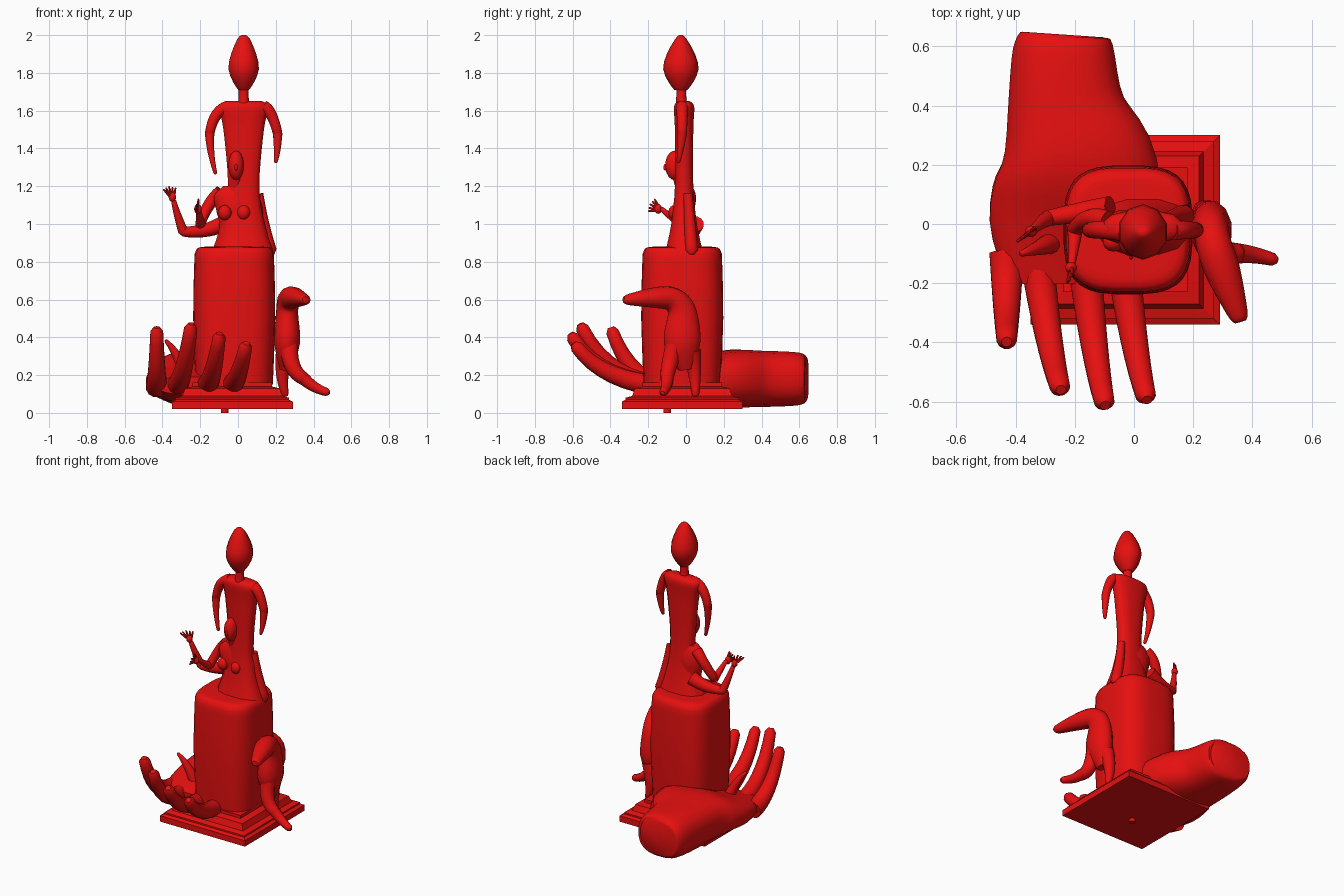
import bpy, bmesh, math
from mathutils import Vector

cube = bpy.data.objects.get("Cube")
if cube:
    bpy.data.objects.remove(cube, do_unlink=True)

red = bpy.data.materials.new("red")
red.use_nodes = True
red.diffuse_color = (.8, .005, .005, 1)
red.node_tree.nodes["Principled BSDF"].inputs["Base Color"].default_value = red.diffuse_color


def finish(name, bm, angle):
    """Turn a bmesh into a shaded, coloured object."""
    bmesh.ops.recalc_face_normals(bm, faces=bm.faces)
    mesh = bpy.data.meshes.new(name)
    bm.to_mesh(mesh)
    bm.free()
    mesh.materials.append(red)
    obj = bpy.data.objects.new(name, mesh)
    bpy.context.collection.objects.link(obj)
    bpy.ops.object.select_all(action="DESELECT")
    obj.select_set(True)
    bpy.context.view_layer.objects.active = obj
    bpy.ops.object.shade_smooth_by_angle(angle=math.radians(angle))


def spline(points, steps):
    """Catmull-Rom interpolation through tuples of any length."""
    rows, last = [], len(points) - 1
    for i in range(last):
        before, start, end, after = (points[max(0, min(last, i + k))] for k in (-1, 0, 1, 2))
        for step in range(steps):
            t = step / steps
            row = []
            for p, q, r, s in zip(before, start, end, after):
                into, out = (r - p) / 2, (s - q) / 2
                row.append(q + into * t + (3 * (r - q) - 2 * into - out) * t * t
                           + (2 * (q - r) + into + out) * t * t * t)
            rows.append(row)
    return rows + [points[last]]


def loft(name, stations, sides=12, power=2, steps=4, angle=50):
    """Skin superelliptic rings along (x, y, z, half width, half depth) stations."""
    rows = spline(stations, steps)
    centres = [Vector(row[:3]) for row in rows]
    across = Vector((1, 0, 0))
    if abs((centres[1] - centres[0]).normalized().x) > .9:
        across = Vector((0, 1, 0))
    bm = bmesh.new()
    rings = []
    for i, (centre, row) in enumerate(zip(centres, rows)):
        along = (centres[min(i + 1, len(rows) - 1)] - centres[max(i - 1, 0)]).normalized()
        across = (across - along * across.dot(along)).normalized()
        up = along.cross(across)
        ring = []
        for k in range(sides):
            turn = math.tau * (k + .5) / sides
            c, s = (math.copysign(abs(f) ** (2 / power), f)
                    for f in (math.cos(turn), math.sin(turn)))
            ring.append(bm.verts.new(centre + across * c * row[3] + up * s * row[4]))
        rings.append(ring)
    for low, high in zip(rings, rings[1:]):
        for k in range(sides):
            bm.faces.new((low[k - 1], low[k], high[k], high[k - 1]))
    bm.faces.new(rings[0])
    bm.faces.new(rings[-1])
    finish(name, bm, angle)


def stack(name, x, y, levels, **options):
    """Upright loft from (height, half width, half depth) levels."""
    loft(name, [(x, y, *level) for level in levels], **options)


def limb(name, start, control, end, thick, thin, sides=12):
    """Tapering round limb along a quadratic curve, with a blunt tip."""
    start, control, end = Vector(start), Vector(control), Vector(end)
    stations = []
    for i in range(9):
        t = i / 8
        radius = thick + (thin - thick) * t
        point = start.lerp(control, t).lerp(control.lerp(end, t), t)
        stations.append((*point, radius, radius))
    tip = end + (end - control).normalized() * thin * .7
    stations.append((*tip, thin / 2, thin / 2))
    loft(name, stations, sides=sides, steps=1)


def ball(name, centre, size):
    bm = bmesh.new()
    bmesh.ops.create_uvsphere(bm, u_segments=14, v_segments=9, radius=1)
    bmesh.ops.scale(bm, vec=size, verts=bm.verts)
    bmesh.ops.translate(bm, vec=centre, verts=bm.verts)
    finish(name, bm, 60)


# Stepped square plinth with a peg underneath
profile = [(.02, .32), (.06, .32), (.07, .3), (.08, .3), (.09, .265),
           (.13, .25), (.14, .21), (.16, .21)]
corner = math.sqrt(2)
stack("plinth", -.03, -.02, [(z, half * corner, half * corner) for z, half in profile],
      sides=4, steps=1, angle=20)
stack("plinth_peg", -.07, -.1, [(0, .02, .02), (.03, .02, .02)], steps=1)

# Rounded square drum with a slight swell and a softened rim
drum = [(.15, .205), (.5, .218), (.8, .212), (.85, .207), (.875, .19), (.88, .15)]
stack("drum", -.02, -.02, [(z, half, half) for z, half in drum],
      sides=32, power=3.2, steps=2)

# Large open hand, wrist at the back and fingers curling up in front
loft("hand_palm", [(-.24, .64, .18, .14, .11), (-.24, .6, .18, .17, .14),
                   (-.23, .4, .18, .2, .15), (-.19, .2, .18, .27, .15),
                   (-.2, 0, .15, .29, .1), (-.2, -.2, .14, .23, .05)],
     sides=20, power=2.6)
for finger, root_x, tip_x, tip_y, tip_z in (
        ("index", -.43, -.43, -.39, .43), ("middle", -.33, -.25, -.55, .45),
        ("ring", -.17, -.1, -.6, .4), ("little", -.04, .04, -.58, .35)):
    limb("hand_" + finger + "_finger", (root_x, -.1, .14),
         ((root_x + tip_x) / 2, tip_y * .75, .16), (tip_x, tip_y, tip_z), .06, .035)
limb("hand_thumb", (-.27, -.06, .18), (-.32, -.08, .32), (-.38, -.1, .38), .04, .01)

# Long-nosed animal leaning on the drum
loft("animal_body", [(.25, 0, .23, .03, .04), (.26, -.02, .37, .07, .1),
                     (.26, -.02, .53, .06, .08), (.27, -.07, .6, .06, .065),
                     (.3, -.16, .61, .06, .055), (.35, -.3, .6, .035, .03),
                     (.36, -.33, .6, .02, .015)])
limb("animal_front_thigh", (.27, -.06, .36), (.27, -.1, .22), (.35, -.1, .18), .05, .035)
limb("animal_front_shin", (.35, -.1, .18), (.4, -.1, .13), (.47, -.12, .11), .035, .022)
limb("animal_back_leg", (.25, .03, .33), (.22, .05, .2), (.25, .05, .1), .05, .02)

# Tall upper figure
stack("tall_figure_torso", .03, -.01, [
    (.86, .16, .1), (1, .115, .07), (1.2, .085, .05), (1.5, .11, .05),
    (1.62, .135, .055), (1.65, .1, .03)], power=2.6)
stack("tall_figure_neck", .03, -.025, [(1.6, .035, .035), (1.68, .027, .027), (1.76, .03, .03)])
stack("tall_figure_head", .03, -.027, [
    (1.71, .03, .035), (1.75, .058, .065), (1.82, .085, .094),
    (1.9, .07, .075), (1.98, .035, .03), (2, .012, .01)], sides=10, steps=2)
for side, reach, tip_x, tip_z in (("right", -.15, -.12, 1.27), ("left", .21, .2, 1.33)):
    shoulder = (reach * .85, -.02, 1.61)
    elbow = (reach, -.02, 1.48)
    limb("tall_figure_" + side + "_shoulder", (.03 + reach / 2, -.02, 1.62),
         shoulder, elbow, .035, .026)
    limb("tall_figure_" + side + "_arm", elbow, (reach, -.03, 1.38),
         (tip_x, -.04, tip_z), .026, .01)

# Smaller figure in front, bare to the waist
stack("small_figure_torso", -.02, -.01, [
    (.86, .12, .085), (.98, .082, .055), (1.08, .1, .06),
    (1.15, .11, .05), (1.2, .06, .035)])
limb("small_figure_neck", (-.02, -.01, 1.18), (-.01, -.03, 1.2), (-.01, -.05, 1.27), .035, .026)
ball("small_figure_head", (-.01, -.06, 1.31), (.042, .05, .078))
ball("small_figure_nose", (-.01, -.11, 1.3), (.008, .01, .018))
for side, x in (("right", -.07), ("left", .03)):
    ball("small_figure_" + side + "_breast", (x, -.06, 1.06), (.036, .034, .04))
limb("small_figure_left_arm", (.06, 0, 1.17), (.13, 0, 1.1), (.1, -.02, .88), .036, .02)
limb("small_figure_right_upper_arm", (-.09, .01, 1.17), (-.16, .04, 1.12), (-.2, -.02, 1), .036, .027)
limb("small_figure_right_forearm", (-.2, -.02, 1), (-.2, -.06, 1.02), (-.21, -.13, 1.08), .027, .013)
limb("small_figure_raised_upper_arm", (-.08, .05, 1), (-.18, .04, .95), (-.29, .02, .96), .045, .027)
limb("small_figure_raised_forearm", (-.29, .02, .96), (-.32, 0, 1.04), (-.34, -.02, 1.12), .027, .014)
limb("draped_leg", (.11, .01, 1.16), (.13, .02, 1), (.17, .03, .86), .025, .036)


def small_hand(name, wrist, spread, up):
    """Palm with five fanned fingers."""
    wrist, spread, up = Vector(wrist), Vector(spread), Vector(up)
    palm = wrist + up * .025
    ball(name + "_palm", palm, (.02, .02, .026))
    for k in range(5):
        fan = (k - 2) / 2
        base = palm + spread * fan * .016 + up * .01
        tip = base + (up + spread * fan * .6) * (.05 - .012 * abs(fan))
        limb(f"{name}_finger_{k + 1}", base, (base + tip) / 2, tip, .008, .005, sides=6)


small_hand("raised_hand", (-.34, -.02, 1.12), (.8, .6, .1), (-.3, -.2, .9))
small_hand("front_hand", (-.21, -.13, 1.07), (.2, .4, .8), (-.1, -.7, .4))
